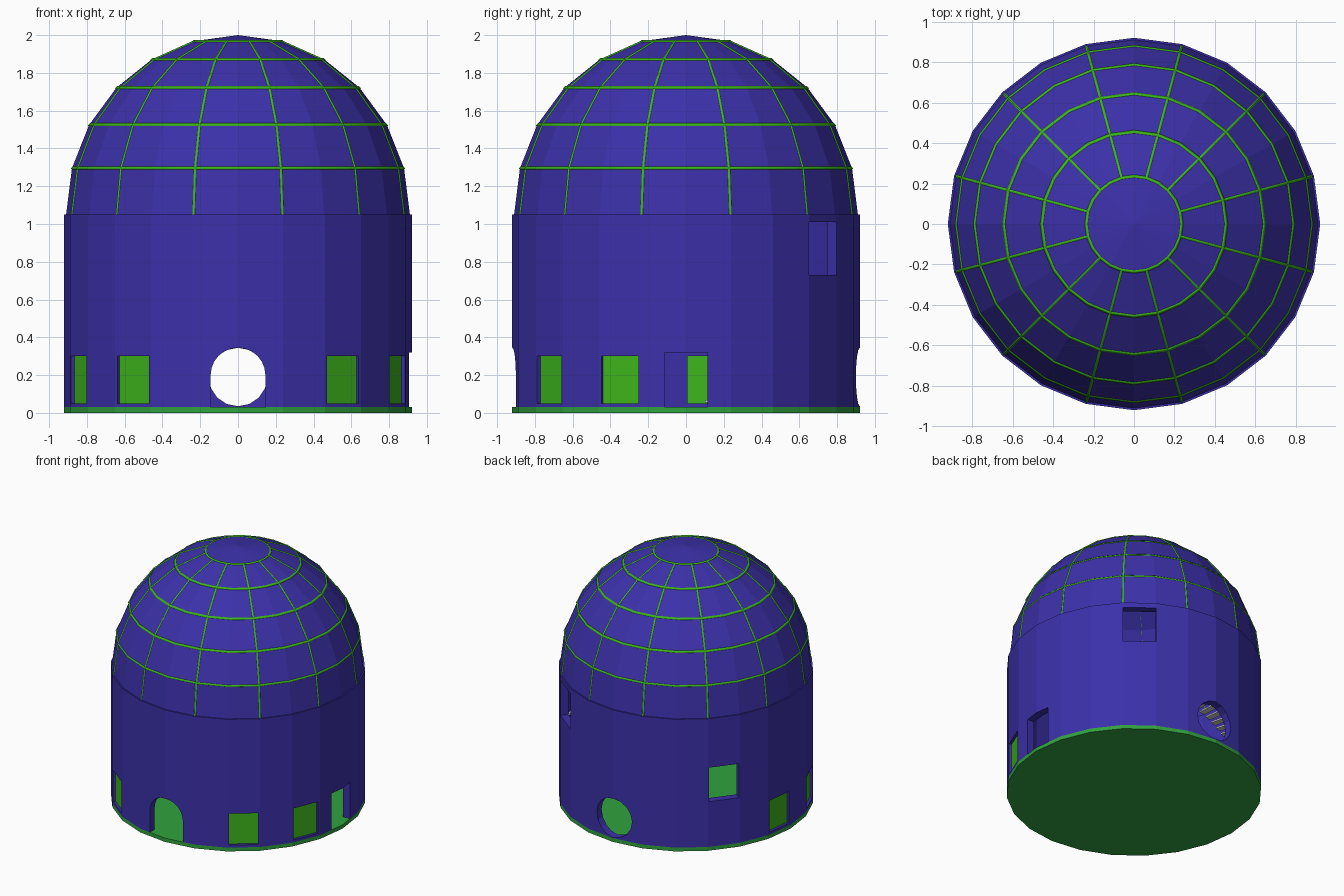
import bpy, bmesh
from math import sin, cos, pi, radians
from mathutils import Matrix, Vector

if "Cube" in bpy.data.objects:
    bpy.data.objects.remove(bpy.data.objects["Cube"])

SIDES = 24


def material(name, r, g, b):
    m = bpy.data.materials.new(name)
    m.diffuse_color = (r, g, b, 1)
    m.use_nodes = True
    m.node_tree.nodes["Principled BSDF"].inputs["Base Color"].default_value = m.diffuse_color
    return m


BLUE = material("blue", 0.045, 0.03, 0.40)
GREEN = material("green", 0.047, 0.46, 0.012)
FLOOR = material("floor_green", 0.03, 0.36, 0.05)
GREY = material("stair_grey", 0.6, 0.6, 0.6)


def finish(name, bm, mat=None):
    bmesh.ops.recalc_face_normals(bm, faces=bm.faces)
    me = bpy.data.meshes.new(name)
    bm.to_mesh(me)
    bm.free()
    ob = bpy.data.objects.new(name, me)
    bpy.context.collection.objects.link(ob)
    if mat:
        me.materials.append(mat)
    return ob


def lathe(name, profile, mat, closed=True):
    """Spin an (r, z) profile round the z axis."""
    bm = bmesh.new()
    vs = [bm.verts.new((r, 0, z)) for r, z in profile]
    pairs = list(zip(vs, vs[1:])) + ([(vs[-1], vs[0])] if closed else [])
    es = [bm.edges.new(p) for p in pairs]
    bmesh.ops.spin(bm, geom=vs + es, cent=(0, 0, 0), axis=(0, 0, 1),
                   angle=2 * pi, steps=SIDES)
    bmesh.ops.remove_doubles(bm, verts=bm.verts, dist=1e-4)
    return finish(name, bm, mat)


def prism(bm, outline, deg, r0, r1):
    """Extrude a (sideways, z) outline radially from r0 to r1 at an angle."""
    rot = Matrix.Rotation(radians(deg), 3, 'Z')
    a, b = ([bm.verts.new(rot @ Vector((r, u, z))) for u, z in outline]
            for r in (r0, r1))
    n = len(outline)
    bm.faces.new(a)
    bm.faces.new(b[::-1])
    for i in range(n):
        j = (i + 1) % n
        bm.faces.new((a[i], b[i], b[j], a[j]))


def rect(w, z0, z1):
    return [(-w / 2, z0), (w / 2, z0), (w / 2, z1), (-w / 2, z1)]


# Floor disc and hollow wall
lathe("floor", [(0, 0), (0.92, 0), (0.92, 0.03), (0, 0.03)], FLOOR, False)
wall = lathe("wall", [(0.86, 0.03), (0.92, 0.03), (0.92, 1.05), (0.86, 1.05)], BLUE)

# Openings: arched door, side door, round hatch, two high windows, low windows
low_windows = (-22.5, -52.5, -127.5, -157.5, 172.5)
cut = bmesh.new()
arch = [(-0.145, 0), (0.145, 0)] + [
    (0.145 * cos(pi * i / 12), 0.2 + 0.145 * sin(pi * i / 12)) for i in range(13)]
hatch = [(0.155 * cos(2 * pi * i / 16), 0.19 + 0.155 * sin(2 * pi * i / 16))
         for i in range(16)]
prism(cut, arch, -90, 0.7, 1.1)
prism(cut, rect(0.23, 0, 0.32), 0, 0.7, 1.1)
prism(cut, hatch, 90, 0.7, 1.1)
prism(cut, rect(0.236, 0.73, 1.01), 52.5, 0.7, 1.1)
prism(cut, rect(0.225, 0.39, 0.66), 142.5, 0.7, 1.1)
for deg in low_windows:
    prism(cut, rect(0.21, 0.05, 0.30), deg, 0.7, 1.1)
cutter = finish("opening_cutter", cut)
cutter.hide_render = True
mod = wall.modifiers.new("openings", 'BOOLEAN')
mod.operation = 'DIFFERENCE'
mod.solver = 'EXACT'
mod.object = cutter
bpy.context.view_layer.objects.active = wall
bpy.ops.object.modifier_apply(modifier=mod.name)
bpy.data.objects.remove(cutter)

# Green panels set into the low windows
bm = bmesh.new()
for deg in low_windows:
    prism(bm, rect(0.212, 0.049, 0.301), deg, 0.865, 0.892)
finish("window_panels", bm, GREEN)


# Dome shell
def dome_arc(r, h, last=90):
    return [(r * cos(radians(t)), 1.05 + h * sin(radians(t)))
            for t in range(0, last + 1, 15)]


shell = dome_arc(0.91, 0.95) + dome_arc(0.893, 0.933)[::-1]
lathe("dome", shell + [(0.86, 1.05)], BLUE)

# Dome ribs: rings and meridians
cu = bpy.data.curves.new("dome_ribs", 'CURVE')
cu.dimensions = '3D'
cu.bevel_depth = 0.012
cu.bevel_resolution = 0


def rib(points, cyclic):
    s = cu.splines.new('POLY')
    s.points.add(len(points) - 1)
    for p, co in zip(s.points, points):
        p.co = (*co, 1)
    s.use_cyclic_u = cyclic


arc = dome_arc(0.904, 0.944, 75)
for r, z in arc[1:]:
    rib([(r * cos(2 * pi * i / SIDES), r * sin(2 * pi * i / SIDES), z)
         for i in range(SIDES)], True)
for k in range(12):
    a = radians(15 + 30 * k)
    rib([(r * cos(a), r * sin(a), z) for r, z in arc], False)
cu.materials.append(GREEN)
ribs = bpy.data.objects.new("dome_ribs", cu)
bpy.context.collection.objects.link(ribs)
bpy.context.view_layer.objects.active = ribs
ribs.select_set(True)
bpy.ops.object.convert(target='MESH')

# Stair winding up the inside of the wall
bm = bmesh.new()
STEPS = 56
for i in range(STEPS):
    deg = 170 - 265 * i / (STEPS - 1)
    z = 0.36 + 0.0038 * (90 - deg)
    prism(bm, rect(0.05, z, z + 0.012), deg, 0.72, 0.858)
finish("stair_treads", bm, GREY)
